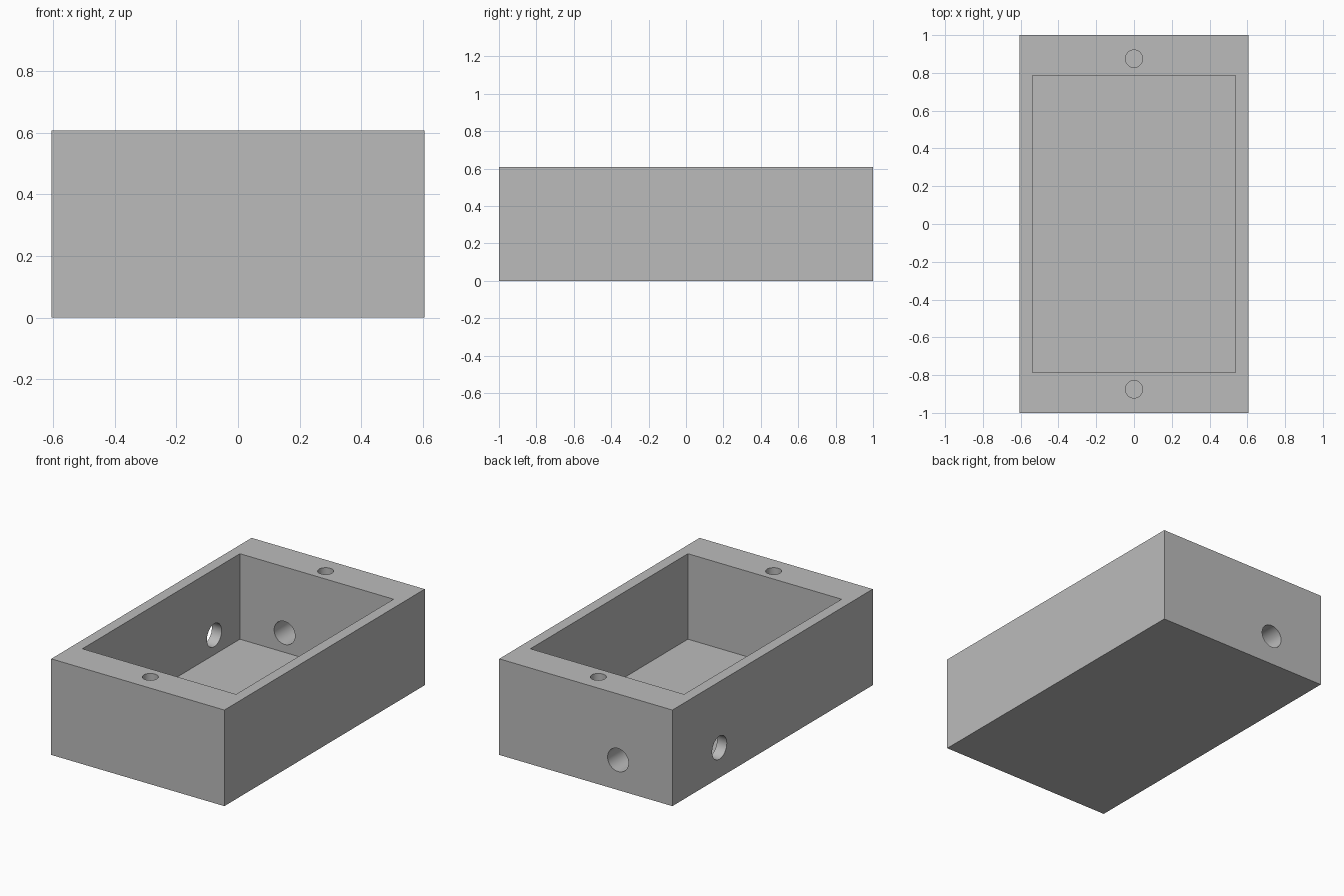
import bpy
from math import pi, radians

default = bpy.data.objects.get("Cube")
if default:
    bpy.data.objects.remove(default, do_unlink=True)

# Overall sizes
HALF_X, HALF_Y, HEIGHT = 0.605, 1.0, 0.607
CAVITY_X, CAVITY_Y, FLOOR = 0.537, 0.786, 0.067
PORT_Z, PORT_R = 0.19, 0.073
SCREW_Y, SCREW_R, SCREW_DEPTH = 0.875, 0.046, 0.4

grey = bpy.data.materials.new("plain grey")
grey.use_nodes = True
colour = (0.5, 0.5, 0.5, 1)
grey.diffuse_color = colour
grey.node_tree.nodes["Principled BSDF"].inputs["Base Color"].default_value = colour


def block(name, half_x, half_y, bottom, top):
    bpy.ops.mesh.primitive_cube_add(size=1, location=(0, 0, (bottom + top) / 2))
    obj = bpy.context.object
    obj.name = name
    obj.scale = (2 * half_x, 2 * half_y, top - bottom)
    bpy.ops.object.transform_apply(location=True, rotation=True, scale=True)
    obj.data.materials.append(grey)
    return obj


def bore(name, radius, length, centre, rotation=(0, 0, 0)):
    bpy.ops.mesh.primitive_cylinder_add(vertices=48, radius=radius, depth=length,
                                        location=centre, rotation=rotation)
    obj = bpy.context.object
    obj.name = name
    obj.data.materials.append(grey)
    return obj


def cut(target, cutter):
    cutter.hide_render = True
    mod = target.modifiers.new(cutter.name, "BOOLEAN")
    mod.operation = "DIFFERENCE"
    mod.solver = "EXACT"
    mod.object = cutter
    bpy.ops.object.select_all(action="DESELECT")
    target.select_set(True)
    bpy.context.view_layer.objects.active = target
    bpy.ops.object.modifier_apply(modifier=mod.name)
    bpy.data.objects.remove(cutter, do_unlink=True)


# Enclosure body with an open cavity
body = block("enclosure_body", HALF_X, HALF_Y, 0, HEIGHT)
cut(body, block("cavity_cutter", CAVITY_X, CAVITY_Y, FLOOR, HEIGHT + 0.2))

# Cable ports through the back and right walls
cut(body, bore("back_port_cutter", PORT_R, 0.5, (-0.225, 0.9, PORT_Z), (pi / 2, 0, 0)))
cut(body, bore("right_port_cutter", PORT_R, 0.3, (-0.57, 0.53, PORT_Z), (0, pi / 2, 0)))

# Blind screw holes in the thick end walls
for side in (-1, 1):
    cut(body, bore("screw_hole_cutter", SCREW_R, 2 * SCREW_DEPTH,
                   (0, side * SCREW_Y, HEIGHT)))

bpy.ops.object.shade_smooth_by_angle(angle=radians(30))
